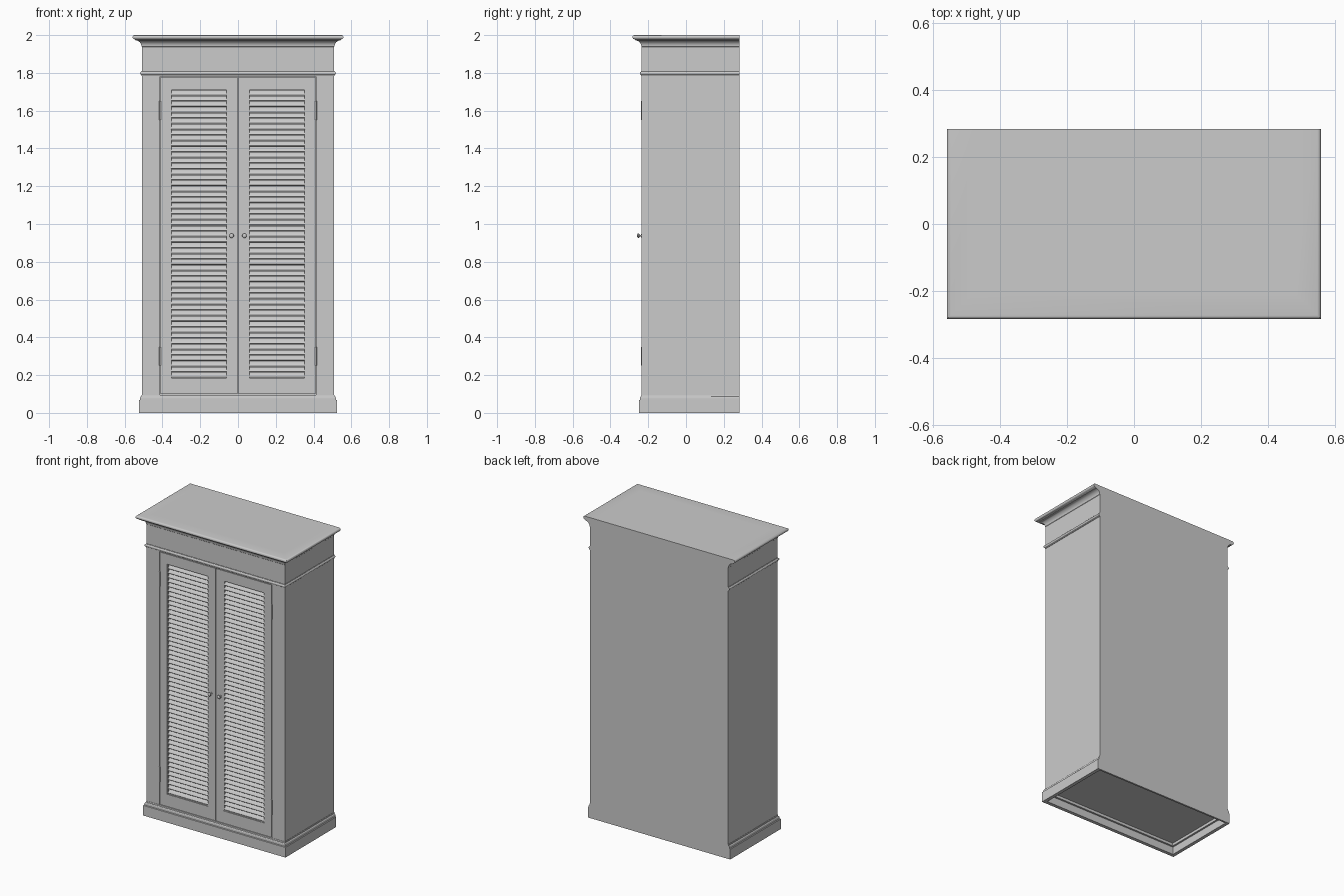
import bpy, bmesh, math
from mathutils import Vector

if "Cube" in bpy.data.objects:
    bpy.data.objects.remove(bpy.data.objects["Cube"])

W, F, B = 0.509, 0.2345, 0.2835      # body half width, front depth, back depth

paint = bpy.data.materials.new("grey paint")
paint.diffuse_color = (0.6, 0.6, 0.6, 1)
paint.use_nodes = True
paint.node_tree.nodes["Principled BSDF"].inputs["Base Color"].default_value = paint.diffuse_color


def finish(name, bm, smooth=True):
    bmesh.ops.recalc_face_normals(bm, faces=bm.faces)
    me = bpy.data.meshes.new(name)
    bm.to_mesh(me)
    bm.free()
    me.materials.append(paint)
    if smooth:
        me.shade_smooth()
        me.set_sharp_from_angle(angle=math.radians(35))
    ob = bpy.data.objects.new(name, me)
    bpy.context.collection.objects.link(ob)
    return ob


def add_box(bm, x0, x1, y0, y1, z0, z1):
    vs = bmesh.ops.create_cube(bm, size=1)["verts"]
    for v in vs:
        v.co = Vector(((x0 + x1) / 2 + v.co.x * (x1 - x0),
                       (y0 + y1) / 2 + v.co.y * (y1 - y0),
                       (z0 + z1) / 2 + v.co.z * (z1 - z0)))


def box(name, *dims):
    bm = bmesh.new()
    add_box(bm, *dims)
    return finish(name, bm, False)


def loft(bm, rings, caps=True):
    """Skin a row of closed rings of points."""
    loops = [[bm.verts.new(p) for p in r] for r in rings]
    n = len(loops[0])
    for a, b in zip(loops, loops[1:]):
        for i in range(n):
            j = (i + 1) % n
            bm.faces.new((a[i], a[j], b[j], b[i]))
    if caps:
        bm.faces.new(loops[0])
        bm.faces.new(loops[-1])


def moulding(name, profile):
    """Sweep an (offset, z) profile around left side, front and right side."""
    bm = bmesh.new()
    corners = [(-1, 0), (-1, 1), (1, 1), (1, 0)]
    loft(bm, [[(s * (W + o), -(F + o) if front else B, z) for o, z in profile]
              for s, front in corners])
    return finish(name, bm)


def arc(cx, cz, r, a0, a1, n):
    return [(cx + r * math.cos(math.radians(a0 + (a1 - a0) * i / n)),
             cz + r * math.sin(math.radians(a0 + (a1 - a0) * i / n))) for i in range(n + 1)]


# Carcass panels
T = 0.02
box("back_panel", -W, W, B - 0.012, B, 0, 1.999)
box("floor_panel", -W + T, W - T, -F + T, B - 0.012, 0.068, 0.088)
box("frieze", -W + T, W - T, -F, -F + T, 1.782, 1.98)
box("bottom_rail", -W + T, W - T, -F, -F + T, 0.05, 0.096)
for s, side in ((-1, "left"), (1, "right")):
    x0, x1 = sorted((s * W, s * (W - T)))
    box(side + "_side_panel", x0, x1, -F, B, 0.05, 1.98)
    x0, x1 = sorted((s * (W - T), s * 0.413))
    box(side + "_front_stile", x0, x1, -F, -F + T, 0.096, 1.782)

# Plinth with a stepped cap moulding
moulding("plinth", [(-0.008, 0), (0.015, 0), (0.015, 0.067), (0.013, 0.069), (-0.008, 0.069)])
moulding("plinth_cap", [(-0.015, 0.069), (0.009, 0.069), (0.009, 0.08)]
         + arc(0.001, 0.08, 0.008, 15, 75, 4) + [(0.002, 0.096), (-0.015, 0.096)])

# Waist bead under the frieze
moulding("waist_bead", [(-0.01, 1.784), (0.003, 1.784), (0.003, 1.788)]
         + arc(0.0, 1.798, 0.0095, -70, 70, 8) + [(0.003, 1.809), (-0.01, 1.809)])

# Cornice: rounded edge over a cove
moulding("cornice", [(-0.03, 2.0)] + arc(0.038, 1.989, 0.011, 90, -90, 8)
         + [(0.034, 1.974)] + arc(0.034, 1.94, 0.032, 90, 180, 8)
         + [(0.0, 1.938), (-0.03, 1.938)])
box("top_panel", -W + 0.03, W - 0.03, -F + 0.03, B, 1.97, 2.0)

# Doors with louvres, hinges and knobs
DX0, DX1, OX0, OX1 = 0.0015, 0.411, 0.056, 0.358
DZ0, DZ1, OZ0, OZ1 = 0.099, 1.779, 0.18, 1.714
BACK = -F + 0.026
SLATS = 51


def ring_boxes(bm, s, x0, x1, z0, z1, w, y0, y1):
    """Rectangular frame of four bars, w = (inner, outer, bottom, top)."""
    for a, b, c, d in ((x0, x0 + w[0], z0, z1), (x1 - w[1], x1, z0, z1),
                       (x0 + w[0], x1 - w[1], z0, z0 + w[2]),
                       (x0 + w[0], x1 - w[1], z1 - w[3], z1)):
        l, r = sorted((s * a, s * b))
        add_box(bm, l, r, y0, y1, c, d)


for s, side in ((-1, "left"), (1, "right")):
    bm = bmesh.new()
    ring_boxes(bm, s, DX0, DX1, DZ0, DZ1,
               (OX0 - DX0, DX1 - OX1, OZ0 - DZ0, DZ1 - OZ1), -F, BACK)
    finish(side + "_door_frame", bm, False)

    bm = bmesh.new()
    ring_boxes(bm, s, OX0, OX1, OZ0, OZ1, (0.005,) * 4, -F + 0.004, BACK)
    finish(side + "_louvre_trim", bm, False)

    # Tilted slats with rounded edges, front edge down
    section = arc(0.0135, 0, 0.0035, -90, 90, 4) + arc(-0.0135, 0, 0.0035, 90, 270, 4)
    ca, sa = math.cos(math.radians(50)), math.sin(math.radians(50))
    pitch = (OZ1 - OZ0 - 0.01) / SLATS
    bm = bmesh.new()
    for i in range(SLATS):
        zc = OZ0 + 0.005 + pitch * (i + 0.5)
        yc = -F + 0.0145
        loft(bm, [[(s * x, yc + u * ca - v * sa, zc + u * sa + v * ca) for u, v in section]
                  for x in (OX0 + 0.002, OX1 - 0.002)])
    finish(side + "_louvre_slats", bm)

    # Barrel hinges
    bm = bmesh.new()
    for zc in (1.6, 0.3):
        loft(bm, [[(s * 0.412 + x, -F + y, z) for x, y in arc(0, 0, 0.005, 0, 330, 11)]
                  for z in (zc - 0.05, zc + 0.05)])
    finish(side + "_hinges", bm)

    # Turned knob
    bm = bmesh.new()
    turned = [(0.009, 0), (0.009, 0.003), (0.005, 0.004), (0.005, 0.010), (0.009, 0.012),
              (0.012, 0.016), (0.0115, 0.020), (0.008, 0.023), (0.003, 0.0245)]
    loft(bm, [[(s * 0.034 + x, -F - d, 0.938 + z) for x, z in arc(0, 0, r, 0, 345, 23)]
              for r, d in turned])
    finish(side + "_knob", bm)
